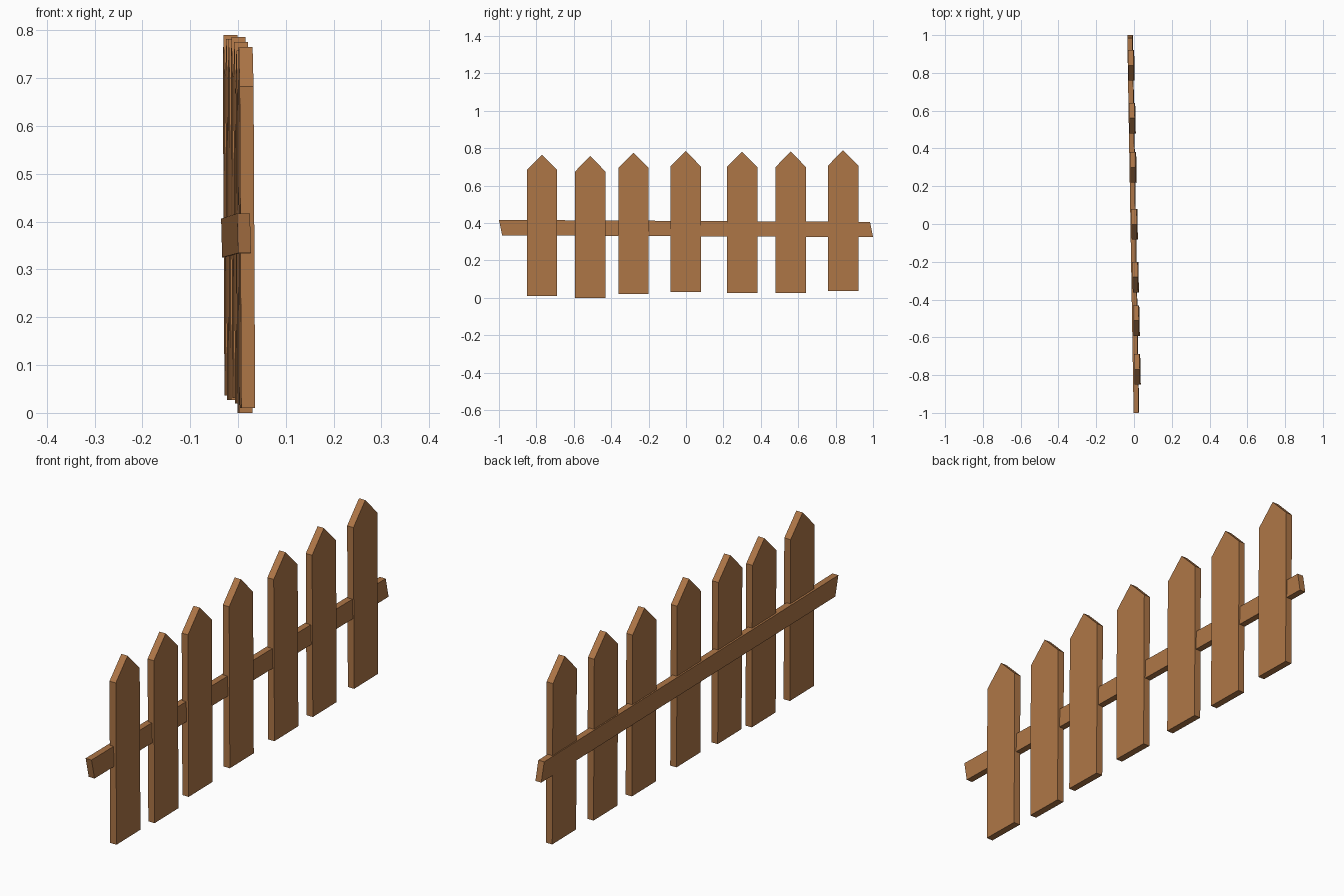
import bpy

if "Cube" in bpy.data.objects:
    bpy.data.objects.remove(bpy.data.objects["Cube"])

wood = bpy.data.materials.new("brown_wood")
wood.diffuse_color = (0.42, 0.18, 0.062, 1.0)
wood.use_nodes = True
wood.node_tree.nodes["Principled BSDF"].inputs["Base Color"].default_value = wood.diffuse_color


def slab(name, profile, centre_x, thickness):
    """Extrude a (y, z) outline along x; centre_x(y, z) gives the board's lean and yaw."""
    n = len(profile)
    verts = [(centre_x(y, z) + s * thickness / 2, y, z)
             for s in (-1, 1) for y, z in profile]
    faces = [tuple(reversed(range(n))), tuple(range(n, 2 * n))]
    faces += [(i, (i + 1) % n, n + (i + 1) % n, n + i) for i in range(n)]
    mesh = bpy.data.meshes.new(name)
    mesh.from_pydata(verts, [], faces)
    mesh.materials.append(wood)
    obj = bpy.data.objects.new(name, mesh)
    bpy.context.collection.objects.link(obj)
    return obj


# Pointed pickets: centre y, bottom z, shoulder z, tip z
pickets = [
    (-0.77, 0.010, 0.683, 0.765),
    (-0.512, 0.000, 0.676, 0.758),
    (-0.281, 0.020, 0.694, 0.776),
    (-0.002, 0.031, 0.703, 0.786),
    (0.30, 0.027, 0.700, 0.782),
    (0.56, 0.027, 0.700, 0.782),
    (0.84, 0.036, 0.707, 0.790),
]
half = 0.081
for i, (y, bottom, shoulder, tip) in enumerate(pickets):
    outline = [(y - half, bottom), (y + half, bottom), (y + half, shoulder),
               (y, tip), (y - half, shoulder)]
    slab(f"picket_{i + 1}", outline,
         lambda py, pz: 0.0027 - 0.0198 * py - 0.005 * (pz - 0.38), 0.029)

# Cross rail with slanted ends, slightly proud of the pickets on the back
slab("cross_rail",
     [(-0.983, 0.334), (1.0, 0.325), (0.984, 0.406), (-1.0, 0.417)],
     lambda py, pz: -0.0041 - 0.0169 * py - 0.03 * (pz - 0.37), 0.027)
